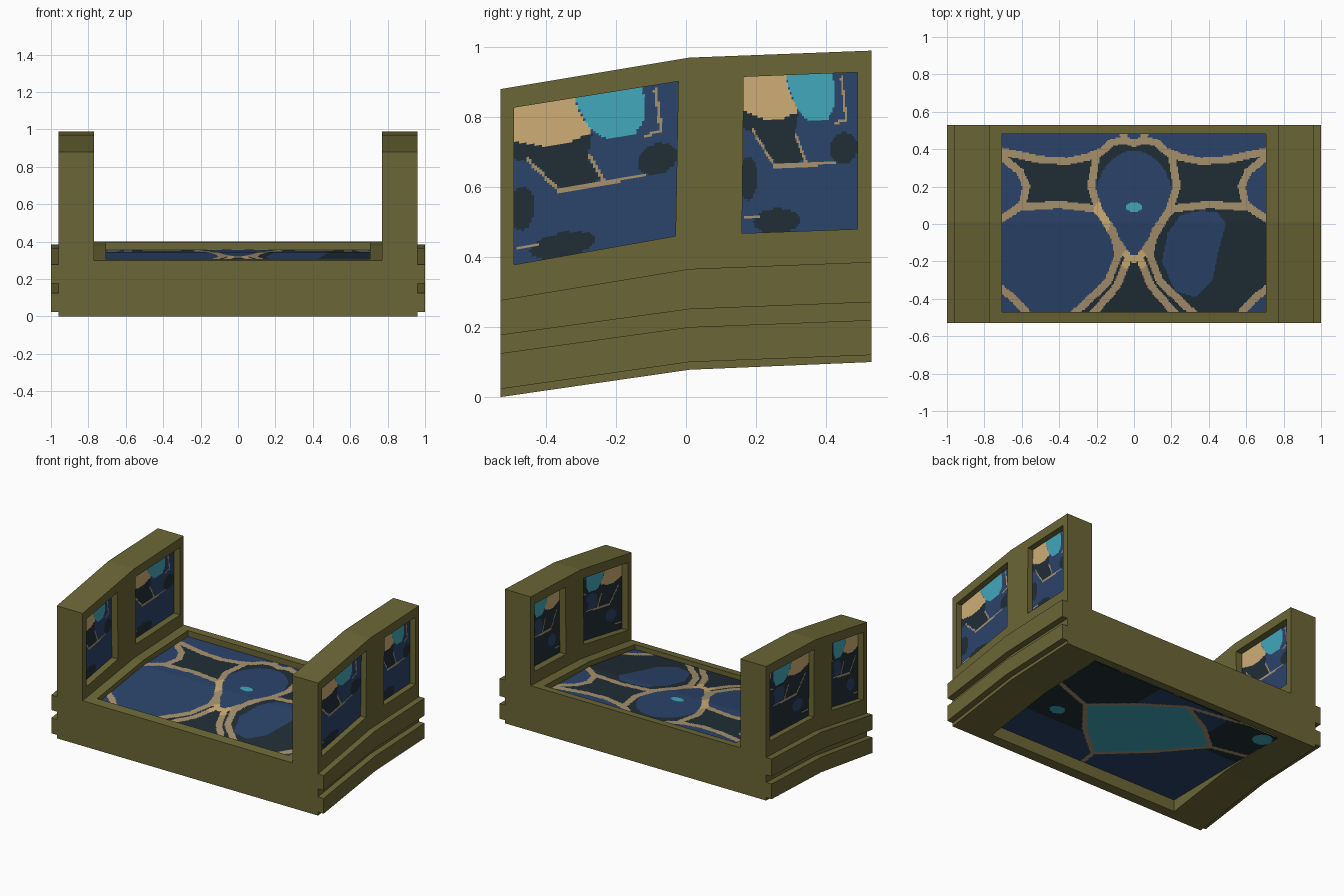
import bpy, bmesh
from mathutils import Vector

if "Cube" in bpy.data.objects:
    bpy.data.objects.remove(bpy.data.objects["Cube"])

def mat(name, r, g, b):
    m = bpy.data.materials.new(name)
    m.diffuse_color = [((c / 255 + 0.055) / 1.055) ** 2.4 for c in (r, g, b)] + [1]
    m.use_nodes = True
    m.node_tree.nodes["Principled BSDF"].inputs["Base Color"].default_value = m.diffuse_color
    return m

OLIVE = mat("olive_frame", 107, 102, 54)
GLASS = [mat("navy_glass", 43, 67, 106), mat("slate_glass", 32, 45, 54),
         mat("tan_glass", 207, 174, 118), mat("teal_glass", 66, 168, 187),
         mat("vein_tan", 168, 146, 110)]
NAVY, SLATE, TAN, TEAL, VEIN = range(5)

YS = (-0.53, 0.01, 0.53)

def lerp3(y, a, b, c):
    """Height along the bent arch line."""
    if y < YS[1]:
        return a + (b - a) * (y - YS[0]) / (YS[1] - YS[0])
    return b + (c - b) * (y - YS[1]) / (YS[2] - YS[1])

BOTTOM = (0.0, 0.078, 0.10)

def prism(name, pts, x0, x1, material=OLIVE):
    """Extrude a (y, z) outline along x."""
    bm = bmesh.new()
    f = bm.faces.new([bm.verts.new((x0, y, z)) for y, z in pts])
    r = bmesh.ops.extrude_face_region(bm, geom=[f])
    for v in r["geom"]:
        if isinstance(v, bmesh.types.BMVert):
            v.co.x = x1
    bmesh.ops.recalc_face_normals(bm, faces=bm.faces)
    me = bpy.data.meshes.new(name)
    bm.to_mesh(me)
    bm.free()
    me.materials.append(material)
    ob = bpy.data.objects.new(name, me)
    bpy.context.collection.objects.link(ob)
    return ob

def band(name, low, high, x0, x1):
    pts = list(zip(YS, low)) + list(zip(YS, high))[::-1]
    return prism(name, pts, x0, x1)

def cut(ob, pts, x0, x1):
    cutter = prism("cutter", pts, x0, x1)
    cutter.hide_render = True
    m = ob.modifiers.new("opening", "BOOLEAN")
    m.operation, m.solver, m.object = "DIFFERENCE", "EXACT", cutter
    bpy.context.view_layer.update()
    dg = bpy.context.evaluated_depsgraph_get()
    me = bpy.data.meshes.new_from_object(ob.evaluated_get(dg))
    ob.modifiers.clear()
    ob.data = me
    bpy.data.objects.remove(cutter)

def sheet(name, nu, nv, pos, rule, facing):
    """Grid of small flat faces, coloured by rule(u, v)."""
    bm = bmesh.new()
    g = [[bm.verts.new(pos(i / nu, j / nv)) for j in range(nv + 1)] for i in range(nu + 1)]
    for i in range(nu):
        for j in range(nv):
            f = bm.faces.new((g[i][j], g[i + 1][j], g[i + 1][j + 1], g[i][j + 1]))
            f.material_index = rule((i + .5) / nu, (j + .5) / nv)
            f.normal_update()
            if f.normal.dot(Vector(facing)) < 0:
                f.normal_flip()
    me = bpy.data.meshes.new(name)
    bm.to_mesh(me)
    bm.free()
    for m in GLASS:
        me.materials.append(m)
    bpy.context.collection.objects.link(bpy.data.objects.new(name, me))

def near(x, y, lines, w):
    """True when the point lies on one of the vein polylines."""
    for pl in lines:
        for (ax, ay), (bx, by) in zip(pl, pl[1:]):
            dx, dy = bx - ax, by - ay
            t = max(0, min(1, ((x - ax) * dx + (y - ay) * dy) / (dx * dx + dy * dy)))
            if (x - ax - t * dx) ** 2 + (y - ay - t * dy) ** 2 < w * w:
                return True
    return False

def oval(x, y, cx, cy, rx, ry):
    return ((x - cx) / rx) ** 2 + ((y - cy) / ry) ** 2 < 1

def inside(x, y, p):
    """Point in polygon."""
    r = False
    for (ax, ay), (bx, by) in zip(p, p[1:] + p[:1]):
        if (ay > y) != (by > y) and x < ax + (y - ay) * (bx - ax) / (by - ay):
            r = not r
    return r

# ---- colour rules for the floor glass ----
TOP_VEINS = [
    [(.72, .39), (.5, .345), (.36, .335), (.24, .36), (.17, .39), (.12, .435), (.05, .45), (0, .43)],
    [(.2, .37), (.23, .2), (.19, .08), (.1, -.08), (.03, -.18), (0, -.19)],
    [(.72, .37), (.61, .28), (.575, .2), (.6, .1), (.72, .02)],
    [(.6, .09), (.4, .105), (.2, .08), (.11, -.04), (.085, -.17), (.14, -.31), (.32, -.48)],
    [(.03, -.18), (.09, -.33), (.22, -.48)],
    [(.72, -.34), (.64, -.4), (.57, -.48)],
    [(.05, .45), (.06, .5)]]
RIGHT_CELL = [(.2, .08), (.4, .105), (.6, .09), (.72, .02), (.72, -.34), (.57, -.48), (.32, -.48),
              (.14, -.31), (.085, -.17), (.11, -.04)]
RIGHT_BLOB = [(.25, .05), (.36, .07), (.45, .06), (.49, 0), (.45, -.15), (.42, -.3), (.33, -.39), (.22, -.36),
              (.15, -.2), (.18, -.05)]
UPPER_CELL = [(.2, .08), (.6, .09), (.575, .2), (.61, .28), (.66, .35), (.5, .345), (.36, .335), (.22, .36), (.23, .2)]
LOWER_CELL = [(0, -.19), (.085, -.17), (.14, -.31), (.32, -.48), (0, -.48)]

def floor_top(u, v):
    x, y = -.71 + 1.42 * u, -.475 + .96 * v
    a = abs(x)
    if near(a, y, TOP_VEINS, .02):
        return TAN if oval(a, y, .03, -.19, .04, .05) or oval(x, y, -.17, .04, .05, .09) else VEIN
    if oval(x, y, 0, .09, .045, .026):
        return TEAL
    if inside(a, y, UPPER_CELL) or inside(a, y, LOWER_CELL):
        return SLATE
    if a < .2 and .2 < y < .44 and not oval(x, y, 0, .15, .2, .24) and y < .44 - max(0, a - .1) * .6:
        return SLATE
    if inside(x, y, RIGHT_CELL):
        return NAVY if inside(x, y, RIGHT_BLOB) else SLATE
    return NAVY

DIAMOND = [(.42, .05), (.18, .26), (-.06, .42), (-.29, .3), (-.47, .145), (-.24, -.12), (.02, -.355), (.24, -.17)]
UNDER_VEINS = [DIAMOND + DIAMOND[:1], [(.42, .05), (.72, .16)], [(-.06, .42), (-.3, .46), (-.5, .5)],
               [(-.47, .145), (-.72, .2)], [(.02, -.355), (0, -.5)]]

def floor_under(u, v):
    x, y = -.71 + 1.42 * u, -.475 + .96 * v
    if near(x, y, UNDER_VEINS, .014):
        return VEIN
    if inside(x, y, DIAMOND) or oval(x, y, .51, -.1, .05, .04) or oval(x, y, -.65, .41, .06, .06):
        return TEAL
    return SLATE if (x > .2 and y > -.2) or (x < -.35 and y > .1) else NAVY

# ---- colour rules for the window glass ----
W_TAN = [(-.1, 1.1), (.33, 1.1), (.4, .9), (.48, .76), (.35, .725), (.18, .725), (-.1, .82)]
W_TEAL = [(.36, 1.1), (.39, .93), (.48, .77), (.56, .71), (.74, .7), (.8, .8), (.79, .95), (.74, 1.1)]
W_SLATE = [(-.1, .84), (.2, .73), (.48, .75), (.45, .6), (.54, .45), (.3, .42), (.12, .62), (-.1, .72)]
WINDOW_VEINS = [[(.08, .66), (.28, .42), (.55, .42), (.8, .43)], [(.46, .62), (.55, .44)],
                [(.86, .97), (.9, .7), (.8, .68)], [(.02, .1), (.14, .1)]]

def window(u, v):
    if inside(u, v, W_TEAL):
        return TEAL
    if inside(u, v, W_TAN):
        return TAN
    if near(u, v, WINDOW_VEINS, .01):
        return VEIN
    if inside(u, v, W_SLATE) or oval(u, v, .88, .52, .12, .1) or oval(u, v, .3, .07, .2, .08) \
            or oval(u, v, .05, .35, .08, .14):
        return SLATE
    return NAVY

def dark_window(u, v):
    c = window(u, v)
    if c == NAVY and v < .9 and not (oval(u, v, .68, .55, .14, .12) or oval(u, v, .25, .25, .12, .09)):
        return SLATE
    return c

# ---- floor frame with through opening ----
floor = band("floor_frame", BOTTOM, [z + .3 for z in BOTTOM], -.77, .77)
cut(floor, [(-.47, -1), (.48, -1), (.48, 2), (-.47, 2)], -.705, .705)

# upper pane follows the bend, lower pane is nearly level
for nm, heights, rule, up in (("floor_glass_top", (.27, .345, .36), floor_top, 1),
                              ("floor_glass_under", (.086, .092, .09), floor_under, -1)):
    def pos(u, v):
        y = -.475 + .96 * v
        return (-.71 + 1.42 * u, y, lerp3(y, *heights))
    sheet(nm, 200, 130, pos, rule, (0, 0, up))

# ---- side walls, ribs and windows (window spacing is reversed on the left) ----
WINDOWS = {"right": {"front": [(-.492, .378), (-.03, .46), (-.022, .902), (-.492, .827)],
                     "back": [(.16, .468), (.49, .48), (.49, .928), (.165, .915)]},
           "left": {"front": [(-.49, .378), (-.16, .435), (-.165, .88), (-.49, .827)],
                    "back": [(.03, .463), (.492, .48), (.492, .928), (.025, .91)]}}

for side, s in (("right", 1), ("left", -1)):
    wall = band(side + "_wall", BOTTOM, (.88, .97, .99), s * .77, s * .96)
    band(side + "_lower_rib", (.023, .1, .12), (.125, .2, .22), s * .95, s)
    band(side + "_upper_rib", (.177, .251, .271), (.277, .366, .386), s * .95, s)
    for nm, q in WINDOWS[side].items():
        cut(wall, q, s * .6, s * 1.2)
        for layer, x, d in (("outer", .922, 1), ("inner", .815, -1)):
            def pos(u, v):
                a, b, c, e = [Vector((0, *p)) for p in q]
                p = a.lerp(b, u).lerp(e.lerp(c, u), v)
                return (s * x, p.y, p.z)
            rule = window if s * d > 0 else dark_window
            sheet(f"{side}_{nm}_{layer}_window", 64, 64, pos, rule, (s * d, 0, 0))
